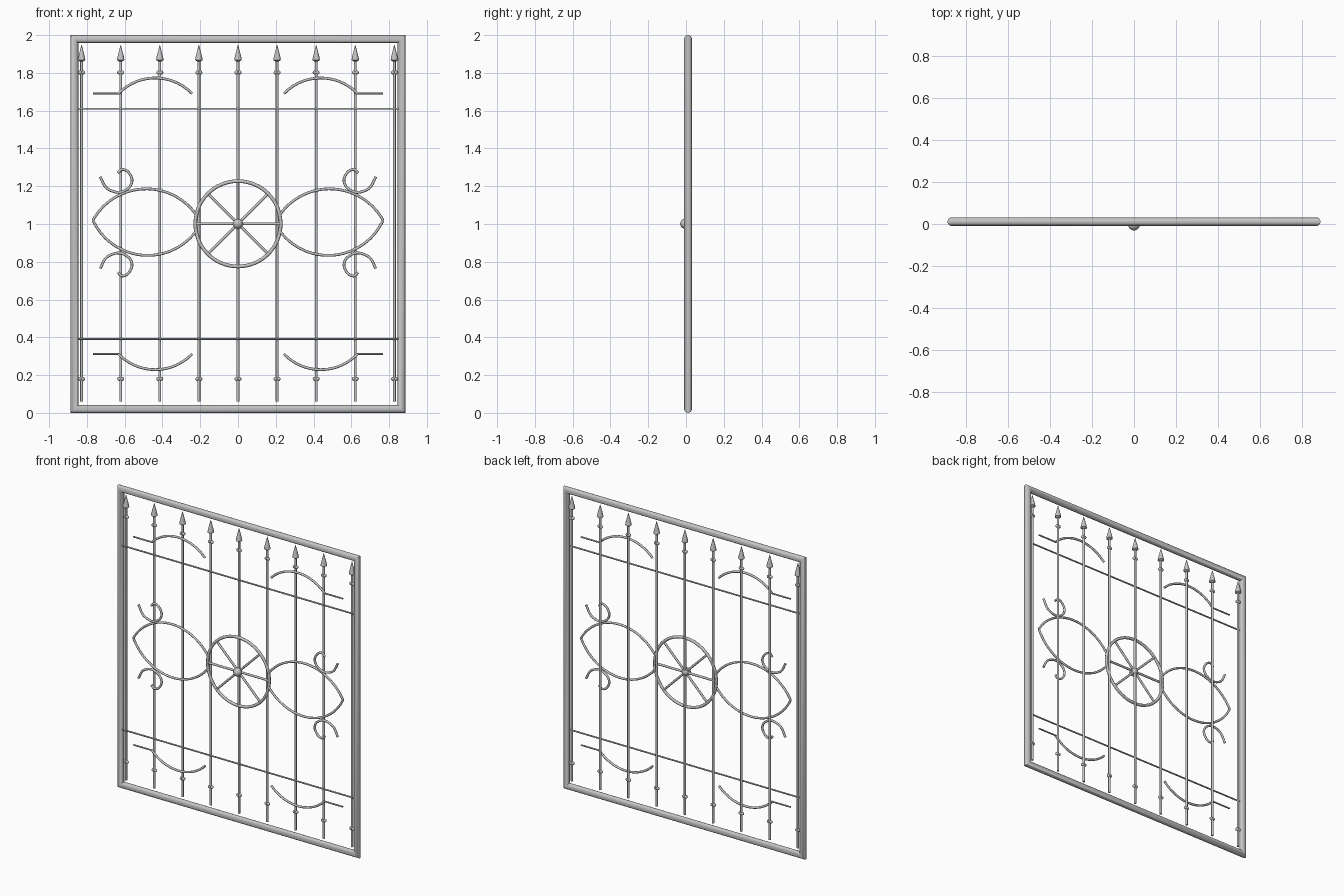
import bpy, bmesh, math
from mathutils import Vector

if "Cube" in bpy.data.objects:
    bpy.data.objects.remove(bpy.data.objects["Cube"])

Y = 0.011        # plane of the frame and uprights
Y_FRONT = 0.002  # plane of the ornaments, slightly forward
MID = 1.001      # height of the horizontal mirror line

iron = bpy.data.materials.new("grey_iron")
iron.diffuse_color = (0.56, 0.56, 0.56, 1)
iron.use_nodes = True
iron.node_tree.nodes["Principled BSDF"].inputs["Base Color"].default_value = iron.diffuse_color


def finish(name, bm):
    """Turn a bmesh into a smooth-shaded iron object."""
    bmesh.ops.recalc_face_normals(bm, faces=bm.faces)
    me = bpy.data.meshes.new(name)
    bm.to_mesh(me)
    bm.free()
    me.materials.append(iron)
    ob = bpy.data.objects.new(name, me)
    bpy.context.collection.objects.link(ob)
    bpy.context.view_layer.objects.active = ob
    ob.select_set(True)
    bpy.ops.object.shade_smooth_by_angle(angle=math.radians(40))
    ob.select_set(False)
    return ob


def tube(name, pts, r, closed=False, sides=10, y=Y):
    """Sweep a round section along (x, z) points lying in the gate plane."""
    bm = bmesh.new()
    n = len(pts)
    P = [Vector((x, y, z)) for x, z in pts]
    rings = []
    for i, p in enumerate(P):
        a = P[(i - 1) % n] if closed or i > 0 else p
        b = P[(i + 1) % n] if closed or i < n - 1 else p
        d1 = (p - a).normalized() if p != a else (b - p).normalized()
        d2 = (b - p).normalized() if p != b else d1
        t = (d1 + d2).normalized()
        # widen the section at bends so that corners are mitred
        side = Vector((t.z, 0, -t.x)) / max(t.dot(d1), 0.5)
        rings.append([bm.verts.new(p + side * r * math.cos(k * math.tau / sides)
                      + Vector((0, r * math.sin(k * math.tau / sides), 0)))
                      for k in range(sides)])
    for i in range(n if closed else n - 1):
        A, B = rings[i], rings[(i + 1) % n]
        for k in range(sides):
            m = (k + 1) % sides
            bm.faces.new((A[k], A[m], B[m], B[k]))
    if not closed:
        bm.faces.new(rings[0])
        bm.faces.new(rings[-1])
    return finish(name, bm)


def arc(p, q, s, n=28):
    """Points on the circle through p, q, s, running from p to s."""
    (ax, az), (bx, bz), (cx, cz) = p, q, s
    d = 2 * (ax * (bz - cz) + bx * (cz - az) + cx * (az - bz))
    A, B, C = ax * ax + az * az, bx * bx + bz * bz, cx * cx + cz * cz
    ox = (A * (bz - cz) + B * (cz - az) + C * (az - bz)) / d
    oz = (A * (cx - bx) + B * (ax - cx) + C * (bx - ax)) / d
    r = math.hypot(ax - ox, az - oz)
    a0 = math.atan2(az - oz, ax - ox)
    a1 = math.atan2(cz - oz, cx - ox)
    am = math.atan2(bz - oz, bx - ox)
    sweep = (a1 - a0) % math.tau
    if (am - a0) % math.tau > sweep:
        sweep -= math.tau
    return [(ox + r * math.cos(a0 + sweep * i / n),
             oz + r * math.sin(a0 + sweep * i / n)) for i in range(n + 1)]


def smooth(pts, n=6):
    """Catmull-Rom curve through the points."""
    V = [Vector(p) for p in pts]
    V = [2 * V[0] - V[1]] + V + [2 * V[-1] - V[-2]]
    out = []
    for i in range(1, len(V) - 2):
        a, b, c, d = V[i - 1:i + 3]
        for k in range(n):
            t = k / n
            out.append(tuple(0.5 * (2 * b + (c - a) * t + (2 * a - 5 * b + 4 * c - d) * t * t
                                    + (3 * b - a - 3 * c + d) * t ** 3)))
    return out + [tuple(V[-2])]


def lathe(name, x, profile, sides=14):
    """Turn a (radius, z) profile about a vertical axis at x."""
    bm = bmesh.new()
    rings = [[bm.verts.new((x + r * math.cos(k * math.tau / sides),
                            Y + r * math.sin(k * math.tau / sides), z))
              for k in range(sides)] for r, z in profile]
    for A, B in zip(rings, rings[1:]):
        for k in range(sides):
            m = (k + 1) % sides
            bm.faces.new((A[k], A[m], B[m], B[k]))
    bm.faces.new(rings[0])
    bm.faces.new(rings[-1])
    return finish(name, bm)


def ball(name, x, y, z, r):
    bm = bmesh.new()
    bmesh.ops.create_uvsphere(bm, u_segments=16, v_segments=10, radius=r)
    bmesh.ops.translate(bm, verts=bm.verts, vec=(x, y, z))
    return finish(name, bm)


# Outer frame with mitred corners
fx = 0.866
tube("frame", [(-fx, 0.0205), (fx, 0.0205), (fx, 1.9795), (-fx, 1.9795)], 0.0205, True, 20)

# Upright bars with paired beads and spear heads
for i in range(-4, 5):
    x = i * 0.207
    tube("upright_bar", [(x, 0.06), (x, 1.88)], 0.0075)
    lathe("spear_head", x, [(0.008, 1.86), (0.020, 1.868), (0.017, 1.885), (0.001, 1.948)])
    for z in (0.18, 1.802):
        for s in (-1, 1):
            ball("bead", x + s * 0.008, Y, z, 0.0105)

# Thin horizontal rails
for z in (0.392, 1.61):
    tube("cross_rail", [(-0.86, z), (0.86, z)], 0.005, y=Y_FRONT)

# Central wheel: rim, spokes, hub
ring = [(0.226 * math.cos(k * math.tau / 64), MID + 0.226 * math.sin(k * math.tau / 64))
        for k in range(64)]
tube("wheel_rim", ring, 0.0095, True, y=0.005)
for k in range(4):
    c, s = 0.222 * math.cos(k * math.pi / 4), 0.222 * math.sin(k * math.pi / 4)
    tube("wheel_spoke", [(-c, MID - s), (c, MID + s)], 0.0072, y=0.005)
ball("wheel_hub", 0, -0.004, MID, 0.027)

# Lens shapes: upper and lower arcs meeting at a pointed outer tip
upper_lens = arc((-0.768, 1.02), (-0.492, 1.186), (-0.222, 1.05))
lower_lens = arc((-0.768, 1.02), (-0.492, 0.834), (-0.222, 0.962))
for sx in (1, -1):
    for path in (upper_lens, lower_lens):
        tube("lens_arc", [(sx * x, z) for x, z in path], 0.0072, y=Y_FRONT)

# Ornaments, mirrored left/right and top/bottom (drawn for the upper left)
scroll = smooth([(-0.73, 1.25), (-0.695, 1.19), (-0.63, 1.167), (-0.577, 1.193),
                 (-0.561, 1.235), (-0.582, 1.276), (-0.614, 1.289), (-0.636, 1.27)])
bow = arc((-0.633, 1.69), (-0.44, 1.773), (-0.243, 1.69))
stem = [(-0.767, 1.69), (-0.63, 1.69)]
# (name, path, radius, height of its mirror line)
ornaments = (("scroll", scroll, 0.0072, 1.007),
             ("bow_arc", bow, 0.0072, MID), ("bow_stem", stem, 0.005, MID))
for sx in (1, -1):
    for sz in (1, -1):
        for name, path, r, m in ornaments:
            tube(name, [(sx * x, m + sz * (z - m)) for x, z in path], r, y=Y_FRONT)
